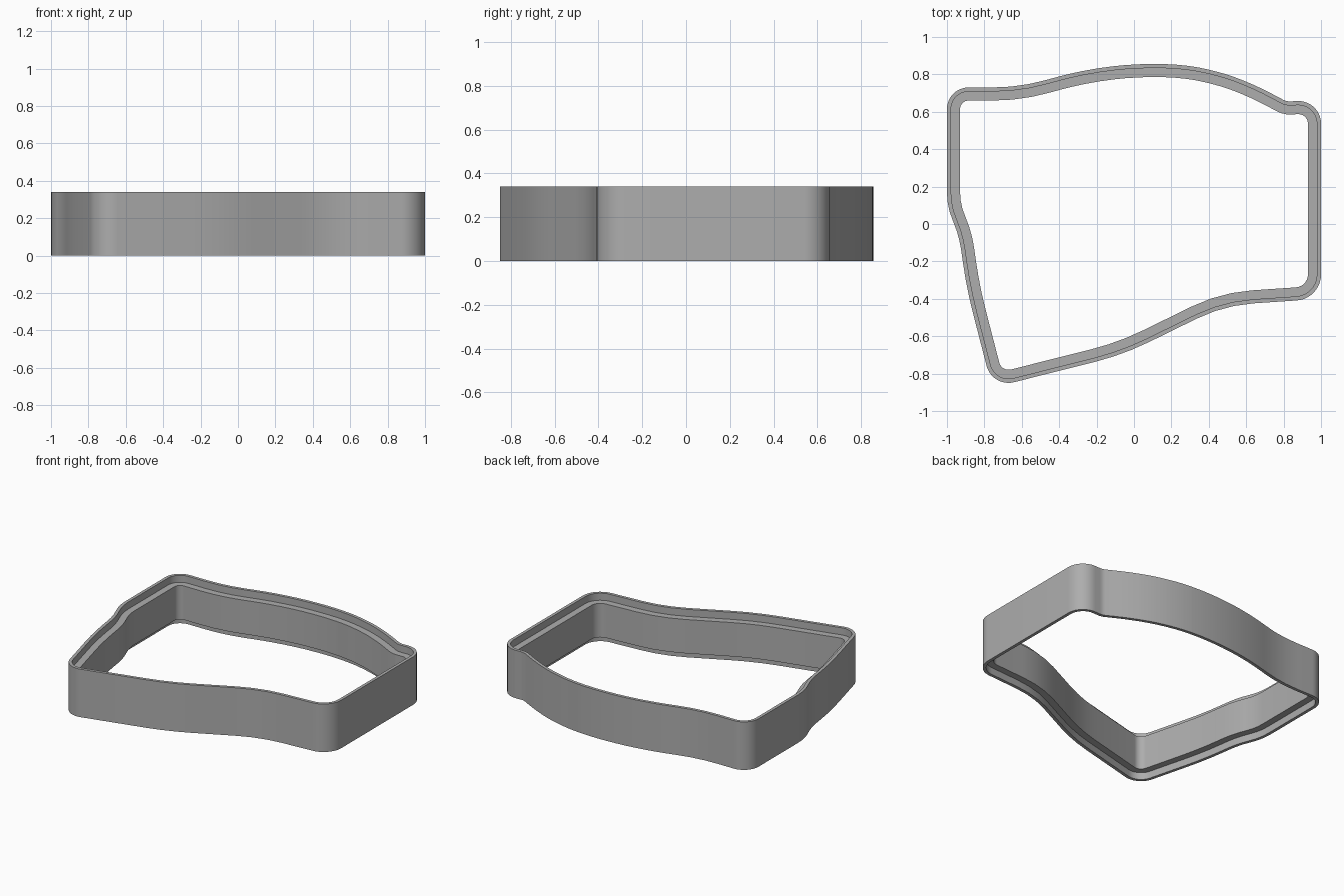
import bpy, bmesh, math
from mathutils import Vector

if "Cube" in bpy.data.objects:
    bpy.data.objects.remove(bpy.data.objects["Cube"])

# Outline control points, counter-clockwise: x, y, fillet tangent length (0 = as long as fits)
OUTLINE = [
    (1.0, -0.40, 0.13), (1.0, 0.662, 0.125), (0.815, 0.655, 0.02),
    (0.67, 0.732, 0), (0.51, 0.798, 0), (0.32, 0.845, 0), (0.14, 0.858, 0),
    (-0.08, 0.85, 0), (-0.32, 0.812, 0), (-0.61, 0.73, 0),
    (-1.0, 0.73, 0.115), (-1.0, 0.09, 0), (-0.935, -0.06, 0),
    (-0.895, -0.345, 0), (-0.758, -0.875, 0.12), (-0.06, -0.70, 0),
    (0.48, -0.435, 0),
]


def rounded(points):
    """Replace every polygon corner by a tangent circular arc."""
    out = []
    n = len(points)
    for i, (x, y, t) in enumerate(points):
        p = Vector((x, y))
        a = Vector(points[i - 1][:2]) - p
        b = Vector(points[(i + 1) % n][:2]) - p
        if not t:
            t = min(0.49 * min(a.length, b.length), 0.16)
        a.normalize()
        b.normalize()
        half = math.acos(max(-1, min(1, a.dot(b)))) / 2
        r = t * math.tan(half)
        centre = p + (a + b).normalized() * (t / math.cos(half))
        v0 = (p + a * t) - centre
        sweep = v0.angle_signed(p + b * t - centre)
        steps = max(3, int(abs(sweep) / math.radians(8)))
        for k in range(steps + 1):
            ang = -sweep * k / steps
            c, s = math.cos(ang), math.sin(ang)
            out.append(centre + Vector((v0.x * c - v0.y * s, v0.x * s + v0.y * c)))
    return out


def inset(loop, d):
    """Offset a counter-clockwise loop inward by d with mitred corners."""
    out = []
    for i, p in enumerate(loop):
        e0 = (p - loop[i - 1]).normalized()
        e1 = (loop[(i + 1) % len(loop)] - p).normalized()
        n0, n1 = Vector((-e0.y, e0.x)), Vector((-e1.y, e1.x))
        out.append(p + (n0 + n1) * (d / (1 + n0.dot(n1))))
    return out


# Wall cross-section (inset, height): thin rims above and below a thicker band
H, RIM, WALL, STEP = 0.34, 0.022, 0.07, 0.05
SECTION = [(0, 0), (0, H), (RIM, H), (RIM, H - STEP), (WALL, H - STEP),
           (WALL, STEP), (RIM, STEP), (RIM, 0)]

# Sweep the section around the outline
base = rounded(OUTLINE)
bm = bmesh.new()
rings = [[bm.verts.new((q.x, q.y, z)) for q in inset(base, d)] for d, z in SECTION]
n = len(base)
for j, ring in enumerate(rings):
    nxt = rings[(j + 1) % len(rings)]
    for i in range(n):
        k = (i + 1) % n
        bm.faces.new((ring[i], ring[k], nxt[k], nxt[i]))
bmesh.ops.recalc_face_normals(bm, faces=bm.faces)
mesh = bpy.data.meshes.new("stepped_frame")
bm.to_mesh(mesh)
bm.free()

frame = bpy.data.objects.new("stepped_frame", mesh)
bpy.context.collection.objects.link(frame)
grey = bpy.data.materials.new("plain grey")
grey.diffuse_color = (0.42, 0.42, 0.42, 1)
grey.use_nodes = True
grey.node_tree.nodes["Principled BSDF"].inputs["Base Color"].default_value = grey.diffuse_color
mesh.materials.append(grey)

# Smooth walls, sharp ledges
bpy.context.view_layer.objects.active = frame
frame.select_set(True)
bpy.ops.object.shade_smooth_by_angle(angle=math.radians(25))
